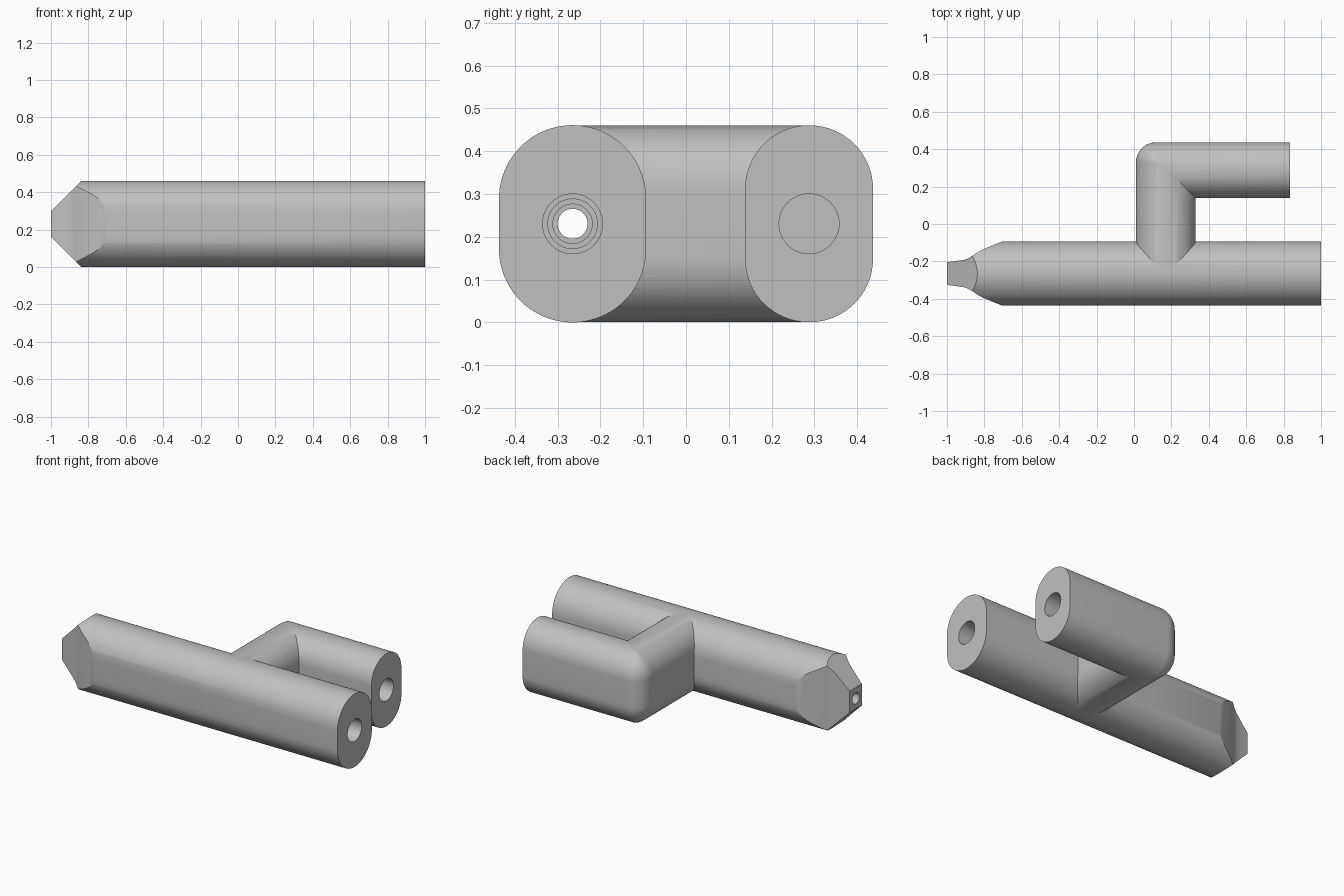
import bpy, bmesh
from math import sin, cos, pi, radians

if "Cube" in bpy.data.objects:
    bpy.data.objects.remove(bpy.data.objects["Cube"])

ZM = 0.2305                      # mid height of everything
H = 0.461                        # overall height
YM, YA = -0.265, 0.2875          # axes of main barrel and side arm


def finish(name, bm):
    bmesh.ops.remove_doubles(bm, verts=bm.verts, dist=1e-5)
    bmesh.ops.recalc_face_normals(bm, faces=bm.faces)
    me = bpy.data.meshes.new(name)
    bm.to_mesh(me)
    bm.free()
    ob = bpy.data.objects.new(name, me)
    bpy.context.collection.objects.link(ob)
    return ob


def prism(name, pts, axis, lo, hi):
    """Extrude a 2D outline along an axis."""
    place = {'x': lambda p, t: (t, p[0], p[1]),
             'y': lambda p, t: (p[0], t, p[1]),
             'z': lambda p, t: (p[0], p[1], t)}[axis]
    bm = bmesh.new()
    a = [bm.verts.new(place(p, lo)) for p in pts]
    b = [bm.verts.new(place(p, hi)) for p in pts]
    bm.faces.new(a)
    bm.faces.new(b)
    n = len(pts)
    for i in range(n):
        j = (i + 1) % n
        bm.faces.new((a[i], a[j], b[j], b[i]))
    return finish(name, bm)


def circle(cx, cy, r, n=48):
    return [(cx + r * cos(2 * pi * i / n), cy + r * sin(2 * pi * i / n)) for i in range(n)]


def boolean(ob, cutter, op):
    m = ob.modifiers.new(op, 'BOOLEAN')
    m.operation, m.object, m.solver = op, cutter, 'EXACT'
    bpy.context.view_layer.update()
    with bpy.context.temp_override(object=ob, active_object=ob, selected_objects=[ob]):
        bpy.ops.object.modifier_apply(modifier=m.name)
    bpy.data.objects.remove(cutter)


# Main barrel: tall stadium section
R, N = 0.172, 40
section = [(YM + R * cos(pi * i / N), H - R + R * sin(pi * i / N)) for i in range(N + 1)]
section += [(YM - R * cos(pi * i / N), R - R * sin(pi * i / N)) for i in range(N + 1)]
body = prism("branched_pipe_body", section, 'x', -1, 1)

# Nose: curved side taper seen from above, 45 degree chamfers seen from the front
taper = [(-1.01, 0.059), (-0.95, 0.067), (-0.91, 0.073), (-0.89, 0.079), (-0.87, 0.091),
         (-0.84, 0.111), (-0.81, 0.128), (-0.76, 0.149), (-0.70, 0.173), (-0.69, 0.3), (1.1, 0.3)]
plan = [(x, YM + w) for x, w in taper] + [(x, YM - w) for x, w in reversed(taper)]
boolean(body, prism("nose_taper", plan, 'z', -0.1, 0.6), 'INTERSECT')
wedge = [(-1.02, 0.048), (-0.74, 0.328), (1.1, 0.328)]
side = [(x, ZM + w) for x, w in wedge] + [(x, ZM - w) for x, w in reversed(wedge)]
boolean(body, prism("nose_chamfer", side, 'y', -0.7, 0.2), 'INTERSECT')

# Side arm: stadium section swept round a mitred elbow with a rounded outer corner
r, F, S, M = 0.1485, 0.11, 12, 32
half = []
for i in range(M // 2 + 1):
    a = pi / 2 * (1 - i / (M // 2))
    half.append((r * (1 - cos(a)), H - 0.0005 - r + r * sin(a)))
half += [(d, H - z) for d, z in reversed(half)]
profile = [(True, d, z) for d, z in half] + [(False, d, z) for d, z in reversed(half)]


def station(k, outer, d):
    """Plan position of a profile point at inset d; k=0 open end, k=S+2 barrel end."""
    if k == 0:
        return (0.835, 0.437 - d if outer else 0.138 + d)
    if k == S + 2:
        return (0.01 + d if outer else 0.33 - d, YM + 0.003)
    if not outer:
        return (0.33 - d, 0.138 + d)
    if d >= F:
        return (0.01 + d, 0.437 - d)
    t = pi / 2 * (1 + (k - 1) / S)
    return (0.01 + F + (F - d) * cos(t), 0.437 - F + (F - d) * sin(t))


bm = bmesh.new()
rings = [[bm.verts.new((*station(k, o, d), z)) for o, d, z in profile] for k in range(S + 3)]
for A, B in zip(rings, rings[1:]):
    for i in range(len(A)):
        j = (i + 1) % len(A)
        bm.faces.new((A[i], A[j], B[j], B[i]))
bm.faces.new(rings[0])
bm.faces.new(rings[-1])
boolean(body, finish("side_arm", bm), 'UNION')

# Bores: stepped channel through the barrel, elbow channel through the arm
for rad, end in ((0.070, -0.68), (0.058, -0.78), (0.046, -0.88), (0.035, -1.1)):
    boolean(body, prism("barrel_bore", circle(YM, ZM, rad), 'x', end, 1.1), 'DIFFERENCE')
boolean(body, prism("arm_bore", circle(YA, ZM, 0.07), 'x', 0.095, 0.95), 'DIFFERENCE')
boolean(body, prism("cross_bore", circle(0.17, ZM, 0.068), 'y', YM, YA), 'DIFFERENCE')

# Single grey colour and smooth shading with sharp edges kept
grey = bpy.data.materials.new("plain_grey")
grey.diffuse_color = (0.53, 0.53, 0.53, 1)
grey.use_nodes = True
grey.node_tree.nodes["Principled BSDF"].inputs["Base Color"].default_value = grey.diffuse_color
body.data.materials.clear()
body.data.materials.append(grey)
for p in body.data.polygons:
    p.material_index = 0
bpy.ops.object.select_all(action='DESELECT')
body.select_set(True)
bpy.context.view_layer.objects.active = body
bpy.ops.object.shade_smooth_by_angle(angle=radians(25))
